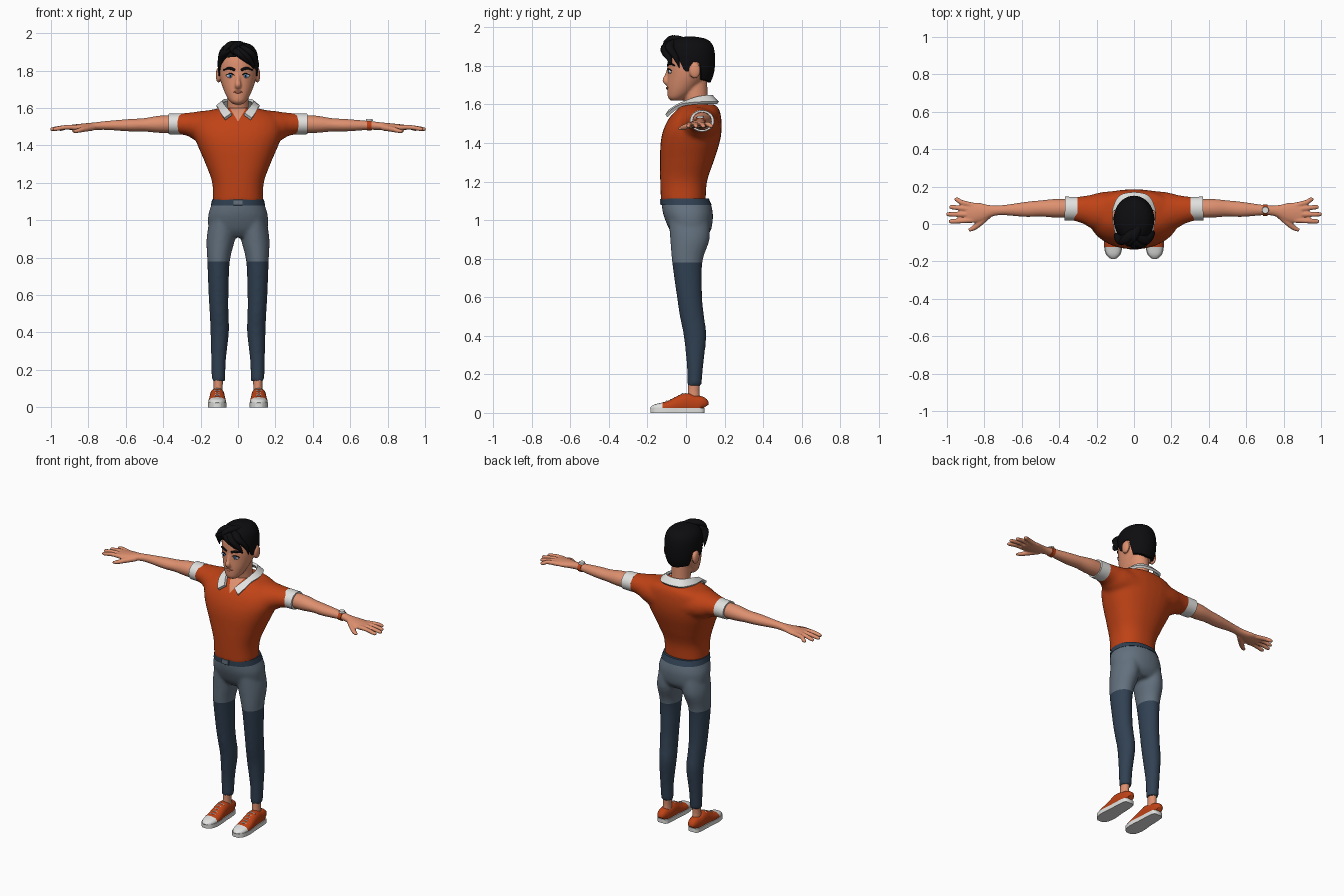
import bpy, bmesh, math
from mathutils import Vector


def material(name, rgb):
    m = bpy.data.materials.new(name)
    m.diffuse_color = (*rgb, 1)
    return m


SKIN = material("skin", (0.73, 0.28, 0.16))
LIP = material("lip", (0.50, 0.15, 0.09))
HAIR = material("black hair", (0.004, 0.004, 0.005))
SHIRT = material("rust orange", (0.52, 0.055, 0.008))
WHITE = material("white", (0.75, 0.75, 0.74))
GREY = material("slate grey", (0.125, 0.165, 0.21))
NAVY = material("dark navy", (0.03, 0.052, 0.085))
BLUE = material("eye blue", (0.10, 0.28, 0.55))


# ---------- helpers ----------
def spline(keys, k=5):
    """Catmull-Rom resampling of a list of key tuples."""
    out, n = [], len(keys)
    for i in range(n - 1):
        a, b, c, d = keys[max(i - 1, 0)], keys[i], keys[i + 1], keys[min(i + 2, n - 1)]
        for j in range(k):
            t = j / k
            out.append(tuple(0.5 * (2 * q + (r - p) * t + (2 * p - 5 * q + 4 * r - s) * t * t
                                    + (3 * q - p - 3 * r + s) * t ** 3)
                             for p, q, r, s in zip(a, b, c, d)))
    return out + [tuple(keys[-1])]


def at(keys, t):
    """Linear lookup by the first value of each key."""
    for a, b in zip(keys, keys[1:]):
        if t <= b[0]:
            f = max(0, (t - a[0]) / (b[0] - a[0]))
            return [p + (q - p) * f for p, q in zip(a, b)][1:]
    return list(keys[-1][1:])


def finish(name, bm, mat):
    bmesh.ops.recalc_face_normals(bm, faces=bm.faces)
    for f in bm.faces:
        f.smooth = True
    for e in bm.edges:
        e.smooth = e.calc_face_angle(0) < 0.8
    me = bpy.data.meshes.new(name)
    bm.to_mesh(me)
    bm.free()
    me.materials.append(mat)
    o = bpy.data.objects.new(name, me)
    bpy.context.collection.objects.link(o)
    return o


def loft(name, rings, mat, cap=True):
    bm = bmesh.new()
    vs = [[bm.verts.new(p) for p in r] for r in rings]
    n = len(vs[0])
    for a, b in zip(vs, vs[1:]):
        for i in range(n):
            bm.faces.new((a[i], a[(i + 1) % n], b[(i + 1) % n], b[i]))
    if cap:
        bm.faces.new(vs[0])
    bm.faces.new(vs[-1])
    return finish(name, bm, mat)


def oval(c, u, v, p=2.0, n=32):
    pts = []
    for i in range(n):
        a = 2 * math.pi * i / n
        x, y = math.cos(a), math.sin(a)
        pts.append(c + u * math.copysign(abs(x) ** (2 / p), x) + v * math.copysign(abs(y) ** (2 / p), y))
    return pts


def column(name, keys, mat, p=2.0, k=5):
    """Upright loft from (z, centre x, half width, front y, back y)."""
    return loft(name, [oval(Vector((cx, (f + b) / 2, z)), Vector((w, 0, 0)), Vector((0, (b - f) / 2, 0)), p)
                       for z, cx, w, f, b in spline(keys, k)], mat)


def tube(name, keys, mat, p=2.0, k=5, ref=(0, 0, 1), n=20):
    """Loft along a path from (x, y, z, side radius, up radius)."""
    ks = spline(keys, k)
    rings = []
    for i, q in enumerate(ks):
        t = (Vector(ks[min(i + 1, len(ks) - 1)][:3]) - Vector(ks[max(i - 1, 0)][:3])).normalized()
        u = t.cross(Vector(ref)).normalized()
        rings.append(oval(Vector(q[:3]), u * q[3], u.cross(t) * q[4], p, n))
    return loft(name, rings, mat)


def ball(name, loc, scale, mat):
    bm = bmesh.new()
    bmesh.ops.create_uvsphere(bm, u_segments=20, v_segments=12, radius=1)
    for v in bm.verts:
        v.co = Vector(loc) + v.co * Vector(scale)
    return finish(name, bm, mat)


def mirrored(o):
    o.modifiers.new("mirror", 'MIRROR')
    return o


def fuse(name, objs, mat, voxel, smooth):
    """Melt overlapping parts into one smooth skin."""
    bm = bmesh.new()
    for o in objs:
        bm.from_mesh(o.data)
        bpy.data.objects.remove(o)
    o = finish(name, bm, mat)
    r = o.modifiers.new("remesh", 'REMESH')
    r.mode, r.voxel_size = 'VOXEL', voxel
    s = o.modifiers.new("smooth", 'SMOOTH')
    s.factor, s.iterations = 0.5, smooth
    me = bpy.data.meshes.new_from_object(o.evaluated_get(bpy.context.evaluated_depsgraph_get()))
    bpy.data.objects.remove(o)
    bm = bmesh.new()
    bm.from_mesh(me)
    for f in bm.faces:
        f.material_index = 0
    return finish(name, bm, mat)


def paint(o, mat, planes, rule):
    """Cut along planes, then give faces that meet the rule a second colour."""
    bm = bmesh.new()
    bm.from_mesh(o.data)
    for co, no in planes:
        bmesh.ops.bisect_plane(bm, geom=bm.verts[:] + bm.edges[:] + bm.faces[:], plane_co=co, plane_no=no)
    for f in bm.faces:
        f.material_index = int(rule(f.calc_center_median()))
    bm.to_mesh(o.data)
    bm.free()
    o.data.materials.append(mat)


# ---------- trousers ----------
parts = [column("pelvis", [(.91, 0, .12, -.05, .10), (.95, 0, .155, -.085, .13), (1.02, 0, .16, -.115, .14),
                           (1.07, 0, .147, -.125, .133), (1.10, 0, .136, -.127, .122)], GREY, 2.2)]
for s in (1, -1):
    parts.append(column("leg", [(.14, .104 * s, .036, .008, .08), (.25, .104 * s, .039, .004, .09),
                                (.40, .098 * s, .049, -.012, .105), (.50, .101 * s, .050, -.032, .094),
                                (.60, .104 * s, .053, -.047, .084), (.78, .104 * s, .060, -.072, .085),
                                (.90, .092 * s, .076, -.082, .122), (1.0, .080 * s, .072, -.09, .12)], GREY))
trousers = fuse("trousers", parts, GREY, .01, 5)
paint(trousers, NAVY, [((0, 0, .78), (0, 0, 1))], lambda c: c.z < .78)
column("waistband", [(1.078, 0, .146, -.130, .133), (1.112, 0, .138, -.130, .118)], NAVY, 2.2, 1)
tube("belt_buckle", [(-.024, -.130, 1.095, .006, .015), (.024, -.130, 1.095, .006, .015)], GREY, 8, 1)

# ---------- shirt ----------
parts = [column("torso", [(1.095, 0, .134, -.130, .102), (1.2, 0, .138, -.134, .109), (1.3, 0, .173, -.135, .142),
                          (1.4, 0, .216, -.132, .174), (1.47, 0, .240, -.117, .185), (1.53, 0, .235, -.087, .183),
                          (1.575, 0, .19, -.045, .172), (1.60, 0, .10, -.012, .150)], SHIRT, 2.3)]
for s in (1, -1):
    parts.append(tube("sleeve", [(.1 * s, .06, 1.49, .12, .10), (.2 * s, .068, 1.503, .10, .084),
                                 (.26 * s, .076, 1.513, .077, .064), (.33 * s, .082, 1.515, .062, .054)], SHIRT))
shirt = fuse("shirt", parts, SHIRT, .01, 10)
paint(shirt, SKIN, [((0, 0, 1.528), (1, 0, -.6)), ((0, 0, 1.528), (-1, 0, -.6))],
      lambda c: c.y < .02 and c.z > 1.5 and abs(c.x) < (c.z - 1.528) * .6)
mirrored(tube("sleeve_cuff", [(.302, .082, 1.515, .063, .057), (.37, .083, 1.515, .063, .055)], WHITE, k=1, n=32))

# collar: inner top edge and outer bottom edge, back to front
half = spline([(0, .128, 1.638, 0, .162, 1.603), (.05, .115, 1.638, .072, .145, 1.603),
               (.074, .06, 1.630, .108, .068, 1.602), (.066, .0, 1.608, .100, -.012, 1.592),
               (.050, -.04, 1.588, .090, -.058, 1.568), (.030, -.078, 1.562, .068, -.096, 1.535)], 4)
full = [(-q[0], q[1], q[2], -q[3], q[4], q[5]) for q in half[:0:-1]] + half
rings = []
for q in full:
    a, b = Vector(q[:3]), Vector(q[3:])
    lift = Vector((b.x * .08, (b.y - .05) * .08, .012))
    rings.append([a, b, b + lift, a + lift])
loft("collar", rings, WHITE)

# ---------- arms and hands ----------
fingers = [(.020, .990, .014), (.050, 1.004, .052), (.078, .988, .090), (.100, .960, .130)]
parts = [tube("arm", [(.33, .083, 1.515, .050, .048), (.42, .084, 1.513, .050, .046), (.50, .083, 1.510, .043, .036),
                      (.58, .078, 1.508, .040, .033), (.70, .074, 1.507, .027, .024), (.76, .070, 1.503, .030, .021),
                      (.82, .063, 1.498, .050, .020), (.87, .060, 1.496, .055, .017),
                      (.90, .060, 1.496, .050, .013)], SKIN),
         tube("thumb", [(.775, .050, 1.496, .018, .017), (.825, .005, 1.487, .017, .015),
                        (.855, -.020, 1.479, .014, .012), (.883, -.034, 1.474, .009, .008)], SKIN)]
for y0, tip, y1 in fingers:
    parts.append(tube("finger", [(.86, y0, 1.496, .014, .014), (.92, (y0 + y1) / 2, 1.497, .0135, .0125),
                                 (tip - .015, y1, 1.488, .012, .011), (tip, y1, 1.486, .008, .007)], SKIN))
mirrored(fuse("arm_and_hand", parts, SKIN, .005, 4))

# wristwatch on one arm only
tube("watch_strap", [(.691, .074, 1.507, .031, .028), (.713, .074, 1.507, .031, .028)], SHIRT, k=1)
column("watch_face", [(1.530, .702, .019, .055, .093), (1.541, .702, .017, .057, .091)], WHITE, k=1)

# ---------- head ----------
parts = [column("skull", [(1.62, 0, .024, -.078, -.025), (1.635, 0, .043, -.093, 0), (1.66, 0, .060, -.097, .035),
                          (1.70, 0, .078, -.098, .075), (1.75, 0, .094, -.096, .115), (1.80, 0, .101, -.096, .13),
                          (1.86, 0, .100, -.091, .138), (1.91, 0, .082, -.070, .12),
                          (1.94, 0, .045, -.030, .08)], SKIN),
         column("neck", [(1.54, 0, .068, .0, .13), (1.60, 0, .057, -.005, .115), (1.72, 0, .056, -.03, .11)], SKIN),
         tube("nose", [(0, -.088, 1.79, .009, .009), (0, -.100, 1.75, .011, .011), (0, -.108, 1.724, .017, .014),
                       (0, -.094, 1.706, .014, .010)], SKIN, ref=(0, 1, 0))]
for s in (1, -1):
    parts.append(ball("ear", (.104 * s, .046, 1.776), (.015, .030, .042), SKIN))
fuse("head", parts, SKIN, .006, 4)

# face details
mirrored(ball("eye_white", (.041, -.080, 1.772), (.020, .011, .012), WHITE))
mirrored(ball("iris", (.041, -.0885, 1.772), (.010, .004, .0105), BLUE))
mirrored(ball("pupil", (.041, -.0915, 1.772), (.0045, .002, .005), HAIR))
mirrored(tube("upper_lid", [(.020, -.090, 1.776, .004, .002), (.041, -.091, 1.785, .005, .003),
                            (.064, -.075, 1.775, .004, .002)], HAIR))
mirrored(tube("eyebrow", [(.016, -.095, 1.803, .004, .007), (.048, -.086, 1.813, .005, .007),
                          (.078, -.060, 1.803, .004, .003)], HAIR))
tube("mouth", [(-.026, -.089, 1.687, .004, .002), (0, -.099, 1.685, .006, .007),
               (.026, -.089, 1.687, .004, .002)], LIP)

# ---------- hair ----------
shape = spline([(1.70, .085, -.100, .120), (1.75, .100, -.100, .142), (1.80, .107, -.101, .150),
                (1.86, .108, -.101, .150), (1.91, .096, -.092, .138), (1.94, .066, -.062, .105),
                (1.953, .02, 0, .04)], 6)
hairline = [(0, 1.875), (.7, 1.87), (1.1, 1.825), (1.32, 1.77), (1.48, 1.77), (1.62, 1.82),
            (1.95, 1.82), (2.12, 1.73), (3.15, 1.715)]
rings = []
for row in range(-1, 17):
    t, shrink, ring = max(row, 0) / 16, .85 if row < 0 else 1, []
    for i in range(64):
        a = -math.pi + 2 * math.pi * i / 64
        low = at(hairline, abs(a))[0]
        z = low + (1.953 - low) * (1 - (1 - t) ** 2)
        w, f, b = at(shape, z)
        ring.append(Vector((w * math.sin(a) * shrink, (f + b) / 2 - (b - f) / 2 * math.cos(a) * shrink, z)))
    rings.append(ring)
loft("hair_cap", rings, HAIR, cap=False)
locks = [[(-.03, -.07, 1.930), (.03, -.104, 1.89), (.072, -.088, 1.84), (.086, -.074, 1.81)],
         [(-.05, -.06, 1.930), (0, -.106, 1.895), (.045, -.102, 1.855), (.062, -.092, 1.832)],
         [(0, -.05, 1.930), (.06, -.085, 1.90), (.096, -.05, 1.84), (.101, -.035, 1.79)],
         [(-.03, -.06, 1.925), (-.068, -.088, 1.90), (-.092, -.064, 1.86), (-.100, -.048, 1.81)],
         [(.02, -.02, 1.930), (-.03, -.07, 1.940), (-.065, -.098, 1.92), (-.075, -.104, 1.885)],
         [(.03, 0, 1.930), (0, -.06, 1.940), (-.03, -.105, 1.92), (-.025, -.113, 1.88)]]
for path in locks:
    tube("hair_lock", [(*q, r, r * .75) for q, r in zip(path, (.020, .026, .017, .002))], HAIR, n=12)

# ---------- feet and shoes ----------
mirrored(column("ankle", [(.06, .107, .027, .005, .075), (.11, .106, .024, .010, .070),
                          (.17, .105, .027, .012, .074)], SKIN))
X = .111
shoe = spline([(.094, .020, .055), (.080, .033, .084), (.040, .038, .092), (.0, .040, .102), (-.04, .042, .086),
               (-.08, .046, .066), (-.12, .046, .054), (-.16, .036, .044), (-.182, .014, .028)], 4)
upper = tube("shoe_upper", [(X, y, h / 2, w, h / 2) for y, w, h in shoe], SHIRT, 2.4, 1, n=28)
paint(upper, WHITE, [((0, -.122, 0), (0, 1, 0))], lambda c: c.y < -.122)
mirrored(upper)
side = [(w + .003, y) for y, w, h in shoe]
outline = [(X + w, y) for w, y in side] + [(X - w, y) for w, y in side[::-1]]
mirrored(loft("shoe_sole", [[Vector((x, y * 1.015, z)) for x, y in outline] for z in (0, .026)], WHITE))
for i in range(5):
    y = -.015 - i * .02
    h = at([(-q[0], q[2]) for q in shoe], -y)[0]
    mirrored(tube("shoelace", [(X - .024, y, h - .008, .004, .004), (X, y - .004, h + .001, .004, .004),
                               (X + .024, y, h - .008, .004, .004)], WHITE, n=8))
